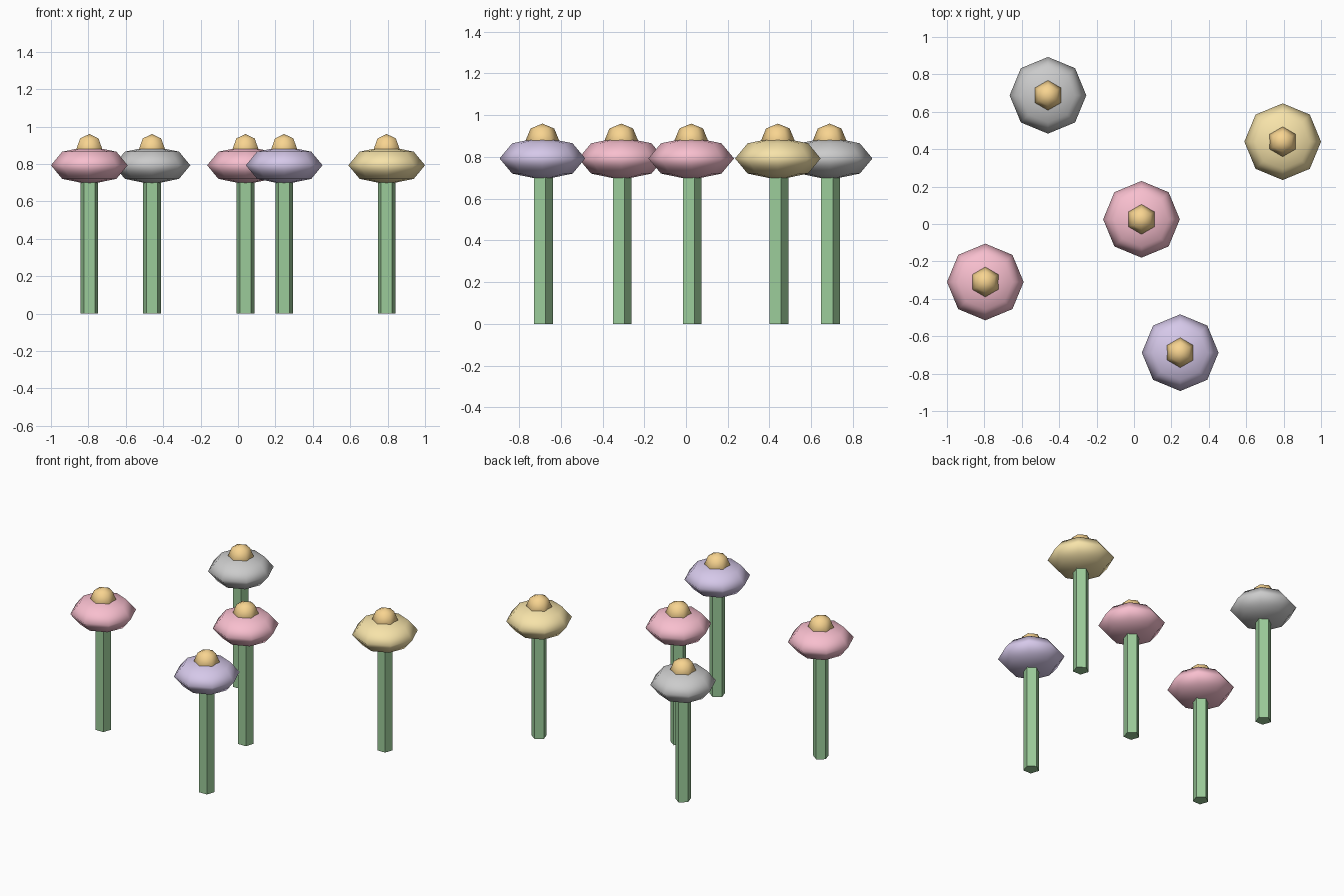
import bpy

if "Cube" in bpy.data.objects:
    bpy.data.objects.remove(bpy.data.objects["Cube"])

def material(name, rgb):
    m = bpy.data.materials.new(name)
    m.diffuse_color = (*rgb, 1)
    m.use_nodes = True
    m.node_tree.nodes["Principled BSDF"].inputs["Base Color"].default_value = m.diffuse_color
    return m

GREEN = material("stem_green", (0.33, 0.60, 0.32))
ORANGE = material("centre_orange", (0.94, 0.66, 0.28))
PINK = material("petal_pink", (0.94, 0.52, 0.62))
PURPLE = material("petal_purple", (0.67, 0.58, 0.82))
YELLOW = material("petal_yellow", (0.93, 0.77, 0.40))

def finish(name, mat):
    ob = bpy.context.object
    ob.name = name
    if mat:
        ob.data.materials.append(mat)
    return ob

def ball(name, loc, radius, segments, squash, mat):
    bpy.ops.mesh.primitive_uv_sphere_add(segments=segments, ring_count=4,
                                         radius=radius, location=loc)
    ob = finish(name, mat)
    ob.scale.z = squash
    bpy.ops.object.shade_smooth()

def flower(i, x, y, petal_mat):
    # five-sided stem, ending inside the bloom
    h = 0.75
    bpy.ops.mesh.primitive_cylinder_add(vertices=5, radius=0.05, depth=h,
                                        location=(x, y, h / 2))
    finish(f"stem_{i}", GREEN)
    # flattened eight-sided bloom
    ball(f"bloom_{i}", (x, y, 0.793), 0.205, 8, 0.5, petal_mat)
    # six-sided centre
    ball(f"centre_{i}", (x, y, 0.88), 0.08, 6, 1.0, ORANGE)

# patch of flowers: position and petal colour (grey has no material)
patch = [(-0.795, -0.31, PINK), (-0.46, 0.688, None), (0.04, 0.025, PINK),
         (0.247, -0.688, PURPLE), (0.795, 0.44, YELLOW)]
for i, (x, y, mat) in enumerate(patch, 1):
    flower(i, x, y, mat)
